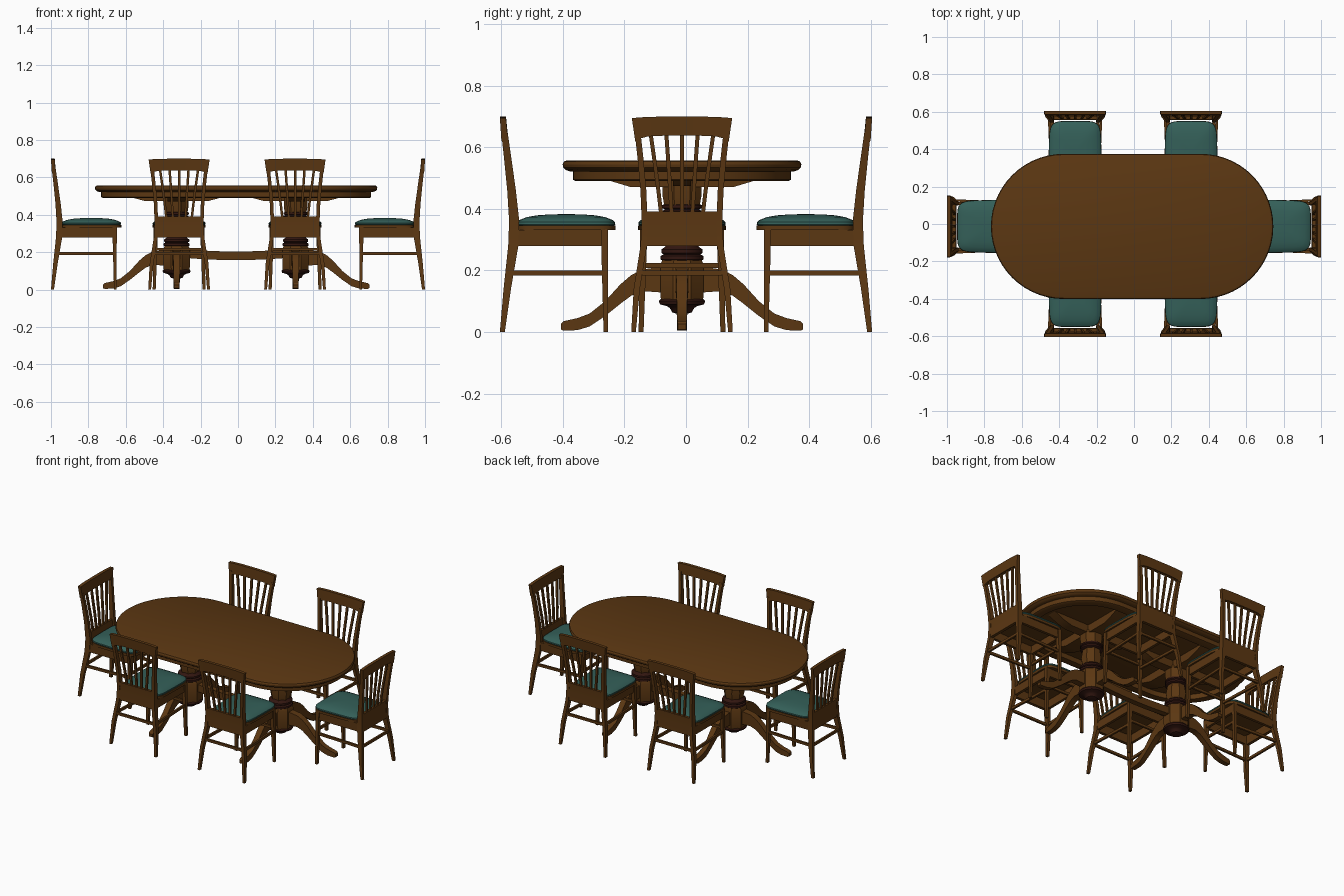
import bpy, bmesh, math
from mathutils import Matrix

if "Cube" in bpy.data.objects:
    bpy.data.objects.remove(bpy.data.objects["Cube"])


def material(name, rgb):
    m = bpy.data.materials.new(name)
    m.diffuse_color = (*rgb, 1)
    m.use_nodes = True
    m.node_tree.nodes["Principled BSDF"].inputs["Base Color"].default_value = m.diffuse_color
    return m


WOOD = material("brown wood", (0.105, 0.038, 0.006))
DARK = material("dark turned wood", (0.032, 0.008, 0.005))
TEAL = material("teal cushion", (0.034, 0.115, 0.098))
CX, CY = -0.01, -0.013          # table centre


def loft(rings, closed=False):
    """Skin a list of equal-length point rings; cap the ends unless closed."""
    bm = bmesh.new()
    vs = [[bm.verts.new(p) for p in r] for r in rings]
    n = len(rings[0])
    pairs = list(zip(vs, vs[1:])) + ([(vs[-1], vs[0])] if closed else [])
    for a, b in pairs:
        for i in range(n):
            j = (i + 1) % n
            bm.faces.new((a[i], a[j], b[j], b[i]))
    if not closed:
        bm.faces.new(vs[0])
        bm.faces.new(vs[-1])
    bmesh.ops.recalc_face_normals(bm, faces=bm.faces)
    me = bpy.data.meshes.new("part")
    bm.to_mesh(me)
    bm.free()
    me.shade_smooth()
    me.set_sharp_from_angle(angle=math.radians(32))
    return me


def place(name, me, mat=None, matrix=Matrix()):
    if mat:
        me.materials.append(mat)
    ob = bpy.data.objects.new(name, me)
    ob.matrix_world = matrix
    bpy.context.collection.objects.link(ob)
    return ob


def rect(x0, x1, y0, y1, z):
    return [(x0, y0, z), (x1, y0, z), (x1, y1, z), (x0, y1, z)]


def box(x0, x1, y0, y1, z0, z1):
    return loft([rect(x0, x1, y0, y1, z0), rect(x0, x1, y0, y1, z1)])


def stadium(r, z, straight=0.367, n=28):
    pts = []
    for side, start in ((1, -90), (-1, 90)):
        for i in range(n + 1):
            a = math.radians(start + 180 * i / n)
            pts.append((CX + side * straight + r * math.cos(a), CY + r * math.sin(a), z))
    return pts


def disc(r, z, n):
    return [(r * math.cos(2 * math.pi * (i + .5) / n), r * math.sin(2 * math.pi * (i + .5) / n), z)
            for i in range(n)]


# ---- table top with rounded rim, and hollow apron
place("table_top", loft([stadium(r, z) for r, z in (
    (0.365, 0.522), (0.378, 0.527), (0.386, 0.534), (0.388, 0.545),
    (0.384, 0.554), (0.374, 0.558))]), WOOD)
place("table_apron", loft([stadium(r, z) for r, z in (
    (0.345, 0.490), (0.355, 0.495), (0.355, 0.524), (0.305, 0.524), (0.305, 0.490))], True), WOOD)

# ---- pedestals: octagonal wood blocks with dark turned rings
WOOD_PARTS = {
    "pedestal_head": (8, ((0.062, 0.41), (0.068, 0.44), (0.068, 0.49))),
    "pedestal_column": (8, ((0.052, 0.27), (0.062, 0.32), (0.052, 0.385))),
    "pedestal_block": (8, ((0.074, 0.105), (0.076, 0.12), (0.076, 0.22), (0.068, 0.235))),
}
DARK_PARTS = {
    "upper_ring": (24, ((0.052, 0.378), (0.064, 0.384), (0.064, 0.394), (0.056, 0.398),
                        (0.066, 0.403), (0.066, 0.412), (0.055, 0.416))),
    "middle_ring": (24, ((0.062, 0.23), (0.070, 0.236), (0.070, 0.247), (0.060, 0.252),
                         (0.068, 0.257), (0.068, 0.268), (0.056, 0.276), (0.05, 0.285))),
    "bottom_finial": (24, ((0.015, 0.058), (0.032, 0.064), (0.04, 0.078), (0.05, 0.084),
                           (0.072, 0.09), (0.076, 0.10), (0.066, 0.112))),
}
LEG = ((0.03, 0.205, 0.12, 0.022), (0.08, 0.21, 0.13, 0.021), (0.13, 0.203, 0.132, 0.02),
       (0.165, 0.185, 0.118, 0.019), (0.20, 0.155, 0.092, 0.018), (0.25, 0.10, 0.052, 0.017),
       (0.30, 0.06, 0.018, 0.016), (0.34, 0.045, 0.006, 0.016), (0.385, 0.035, 0.004, 0.015),
       (0.394, 0.026, 0.008, 0.013))
leg_me = loft([[(r, -w, b), (r, w, b), (r, w, t), (r, -w, t)] for r, t, b, w in LEG])
leg_me.materials.append(WOOD)
for side, label in ((-1, "left"), (1, "right")):
    M = Matrix.Translation((CX + side * 0.318, CY, 0))
    for parts, mat in ((WOOD_PARTS, WOOD), (DARK_PARTS, DARK)):
        for name, (n, prof) in parts.items():
            place(f"{label}_{name}", loft([disc(r, z, n) for r, z in prof]), mat, M)
    for a in (90, -90, 0 if side > 0 else 180):
        place(f"{label}_pedestal_leg", leg_me, None, M @ Matrix.Rotation(math.radians(a), 4, 'Z'))
    # tapered braces under the top
    place(f"{label}_cross_brace", loft([rect(-0.05, 0.05, -0.17, 0.17, 0.472),
          rect(-0.05, 0.05, -0.23, 0.23, 0.49), rect(-0.05, 0.05, -0.31, 0.31, 0.523)]), WOOD, M)
    place(f"{label}_long_brace", loft([rect(-0.17, 0.17, -0.03, 0.03, 0.474),
          rect(-0.23, 0.23, -0.03, 0.03, 0.49), rect(-0.3, 0.3, -0.03, 0.03, 0.523)]), WOOD, M)

# gently bowed beam joining the pedestals
beam = []
for i in range(13):
    t = -1 + i / 6
    x, z = CX + 0.27 * t, 0.158 + 0.012 * t * t
    beam.append([(x, CY - .018, z), (x, CY + .018, z), (x, CY + .018, z + .046), (x, CY - .018, z + .046)])
place("pedestal_beam", loft(beam), WOOD)


# ---- chair, local frame: back at y = 0, seat towards +y
def pad(rings):
    """Rounded-square rings (scale, z) for seat board and cushion."""
    out = []
    for s, z in rings:
        ring = []
        for i in range(40):
            a = 2 * math.pi * i / 40
            c, d = math.cos(a), math.sin(a)
            x = math.copysign(abs(c) ** 0.36, c)
            y = math.copysign(abs(d) ** 0.36, d)
            ring.append((s * x * (0.141 + 0.004 * y), 0.215 + s * y * 0.161, z))
        out.append(ring)
    return loft(out)


POST = ((0.150, 0.165, 0.000, 0.016, 0), (0.137, 0.157, 0.012, 0.036, 0.14),
        (0.114, 0.135, 0.027, 0.060, 0.28), (0.112, 0.131, 0.030, 0.063, 0.36),
        (0.116, 0.135, 0.024, 0.052, 0.46), (0.125, 0.144, 0.014, 0.038, 0.56),
        (0.135, 0.154, 0.004, 0.025, 0.65))
chair = []
for s in (-1, 1):
    chair += [
        ("back_post", loft([rect(s * a, s * b, c, d, z) for a, b, c, d, z in POST]), WOOD),
        ("front_leg", loft([rect(s * .125, s * .141, .337, .351, 0),
                            rect(s * .112, s * .136, .328, .352, .335)]), WOOD),
        ("side_apron", box(s * .114, s * .131, .05, .34, .28, .332), WOOD),
        ("side_stretcher", loft([[(s * (u + w), d, z) for w, z in
                                  ((-.006, .184), (.006, .184), (.006, .2), (-.006, .2))]
                                 for u, d in ((.14, .02), (.127, .342))]), WOOD),
    ]
chair += [
    ("front_apron", box(-.125, .125, .335, .351, .28, .332), WOOD),
    ("front_stretcher", box(-.125, .125, .338, .35, .208, .224), WOOD),
    ("back_stretcher", box(-.14, .14, .022, .034, .184, .2), WOOD),
    ("lower_back_panel", loft([rect(-.12, .12, .029, .048, .28), rect(-.12, .12, .031, .05, .36),
                               rect(-.12, .12, .029, .047, .392)]), WOOD),
    ("seat_board", pad(((1, .331), (1, .346))), WOOD),
    ("seat_cushion", pad(((.97, .345), (.995, .35), (.99, .357), (.94, .364), (.8, .373),
                          (.6, .379), (.35, .382), (.1, .383))), TEAL),
]
# crest rail with arched lower edge
crest = []
for i in range(17):
    t = -1 + i / 8
    zb, zt = 0.638 - 0.018 * t ** 6, 0.70 - 0.005 * t ** 4
    crest.append([(.152 * t, .005, zb), (.152 * t, .026, zb), (.163 * t, .020, zt), (.163 * t, 0, zt)])
chair.append(("crest_rail", loft(crest), WOOD))
# fanned slats
for k in range(-2, 3):
    chair.append(("back_slat", loft([rect(k * g - .0065, k * g + .0065, d, d + .011, z) for g, d, z in (
        (.034, .034, .385), (.039, .028, .47), (.045, .018, .56), (.051, .010, .645))]), WOOD))
for _, me, mat in chair:
    me.materials.append(mat)

SPOTS = (("front_left", -.315, -.605, 0), ("front_right", .305, -.605, 0),
         ("back_left", -.315, .605, 180), ("back_right", .305, .605, 180),
         ("left_end", -1, CY, -90), ("right_end", 1, CY, 90))
for label, x, y, a in SPOTS:
    M = Matrix.Translation((x, y, 0)) @ Matrix.Rotation(math.radians(a), 4, 'Z')
    for name, me, _ in chair:
        place(f"{label}_chair_{name}", me, None, M)
